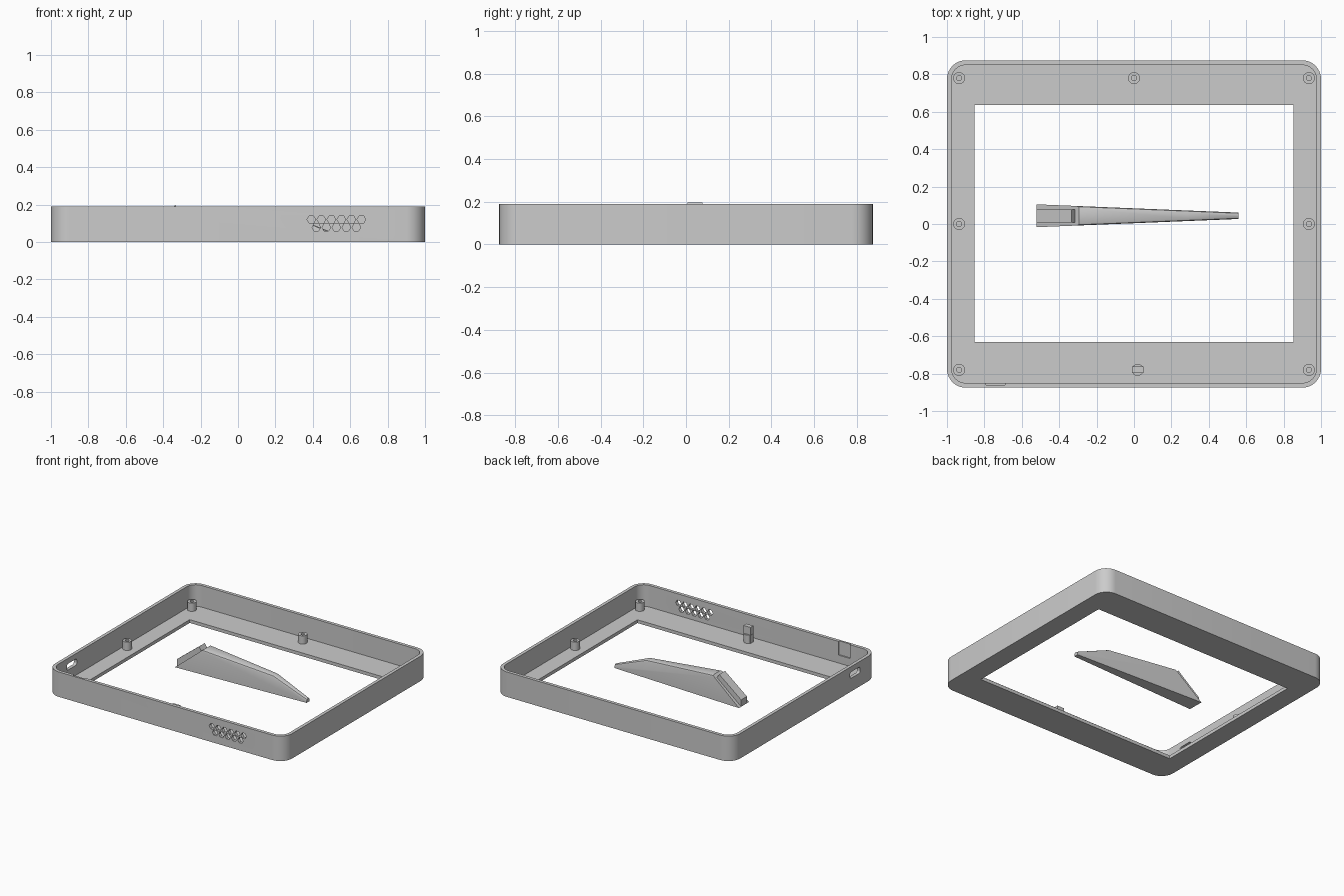
import bpy, bmesh, math
from mathutils import Vector

if "Cube" in bpy.data.objects:
    bpy.data.objects.remove(bpy.data.objects["Cube"])

grey = bpy.data.materials.new("light grey plastic")
grey.diffuse_color = (0.6, 0.6, 0.6, 1)
grey.use_nodes = True
grey.node_tree.nodes["Principled BSDF"].inputs["Base Color"].default_value = grey.diffuse_color


def add_object(name, bm):
    bmesh.ops.recalc_face_normals(bm, faces=bm.faces)
    mesh = bpy.data.meshes.new(name)
    bm.to_mesh(mesh)
    bm.free()
    mesh.materials.append(grey)
    ob = bpy.data.objects.new(name, mesh)
    bpy.context.collection.objects.link(ob)
    return ob


def prism(bm, points, offset):
    """Extrude a closed outline of 3D points along an offset."""
    face = bm.faces.new([bm.verts.new(p) for p in points])
    new = bmesh.ops.extrude_face_region(bm, geom=[face])["geom"]
    verts = [g for g in new if isinstance(g, bmesh.types.BMVert)]
    bmesh.ops.translate(bm, verts=verts, vec=Vector(offset))


def rounded(hx, hy, r, seg=8):
    """Outline of a rounded rectangle centred on the origin."""
    pts = []
    for i, (sx, sy) in enumerate(((1, 1), (-1, 1), (-1, -1), (1, -1))):
        for k in range(seg + 1):
            a = math.pi / 2 * (i + k / seg)
            pts.append((sx * (hx - r) + r * math.cos(a),
                        sy * (hy - r) + r * math.sin(a)))
    return pts


def block(bm, x0, x1, y0, y1, z0, z1):
    prism(bm, [(x0, y0, z0), (x1, y0, z0), (x1, y1, z0), (x0, y1, z0)],
          (0, 0, z1 - z0))


def cut(ob, bm):
    cutter = add_object("cutter", bm)
    cutter.hide_render = True
    mod = ob.modifiers.new("cut", 'BOOLEAN')
    mod.operation = 'DIFFERENCE'
    mod.solver = 'EXACT'
    mod.object = cutter
    bpy.context.view_layer.objects.active = ob
    bpy.ops.object.modifier_apply(modifier=mod.name)
    bpy.data.objects.remove(cutter)


def smooth(ob):
    bpy.ops.object.select_all(action='DESELECT')
    ob.select_set(True)
    bpy.context.view_layer.objects.active = ob
    bpy.ops.object.shade_smooth_by_angle(angle=math.radians(30))


HX, HY, H, WALL, FLOOR = 1.0, 0.875, 0.19, 0.025, 0.025

# Bezel: rounded tray with a screen opening
bm = bmesh.new()
prism(bm, [(x, y, 0) for x, y in rounded(HX, HY, 0.1)], (0, 0, H))
bezel = add_object("bezel_frame", bm)

bm = bmesh.new()
prism(bm, [(x, y, FLOOR) for x, y in rounded(HX - WALL, HY - WALL, 0.075)],
      (0, 0, H))
cut(bezel, bm)

bm = bmesh.new()
block(bm, -0.852, 0.852, -0.632, 0.635, -0.1, 0.1)
cut(bezel, bm)

# Vent holes in the front wall, port slot in the left wall, pocket by the rim
bm = bmesh.new()
for count, x0, z in ((6, 0.392, 0.12), (5, 0.419, 0.078)):
    for i in range(count):
        cx = x0 + i * 0.0535
        prism(bm, [(cx + 0.023 * math.cos(k * math.pi / 3), -0.9,
                    z + 0.023 * math.sin(k * math.pi / 3)) for k in range(6)],
              (0, 0.08, 0))
prism(bm, [(-1.1, y - 0.61, z + 0.125) for y, z in rounded(0.06, 0.024, 0.016, 4)],
      (0.16, 0, 0))
block(bm, -0.79, -0.69, -0.86, -0.83, 0.085, 0.25)
cut(bezel, bm)
smooth(bezel)


# Screw posts with blind holes
def post(name, cx, cy, top=0.088, r=0.032, hole=0.014, n=20):
    bm = bmesh.new()
    rings = []
    for rad, z in ((r, 0.015), (r, top), (hole, top), (hole, 0.03)):
        rings.append([bm.verts.new((cx + rad * math.cos(2 * math.pi * k / n),
                                    cy + rad * math.sin(2 * math.pi * k / n), z))
                      for k in range(n)])
    for a, b in zip(rings, rings[1:]):
        for k in range(n):
            j = (k + 1) % n
            bm.faces.new((a[k], a[j], b[j], b[k]))
    bm.faces.new(rings[0])
    bm.faces.new(rings[-1])
    smooth(add_object(name, bm))


for cx in (-0.935, 0.935):
    for cy in (-0.78, 0, 0.78):
        post("screw_post", cx, cy)
post("screw_post", 0, 0.78)
post("screw_post", 0.02, -0.78)

# Tall catch on the front middle post
bm = bmesh.new()
block(bm, -0.01, 0.05, -0.797, -0.763, 0.02, 0.147)
add_object("front_catch", bm)

# Stand leg: side profile whose width tapers towards the tip
YC = 0.044
side = [(-0.52, 0), (0.56, 0), (0.56, 0.028), (0.286, 0.138), (-0.293, 0.187)]
bm = bmesh.new()
left, right = [[bm.verts.new((x, YC + s * (0.061 - 0.0407 * (x + 0.52)), z))
                for x, z in side] for s in (-1, 1)]
bm.faces.new(left)
bm.faces.new(right)
for k in range(5):
    j = (k + 1) % 5
    bm.faces.new((left[k], left[j], right[j], right[k]))
ridge = [bm.edges.get((row[k], row[k + 1])) for row in (left, right) for k in (2, 3)]
bmesh.ops.bevel(bm, geom=ridge, offset=0.013, segments=2, profile=0.5,
                affect='EDGES')
smooth(add_object("stand_leg", bm))

# Tongue raised from the sloped end of the leg
bm = bmesh.new()
tongue = [(-0.31, 0.16), (-0.335, 0.197), (-0.52, 0.052), (-0.52, 0.0), (-0.5, 0.0)]
prism(bm, [(x, 0.008, z) for x, z in tongue], (0, 0.07, 0))
add_object("stand_tongue", bm)
